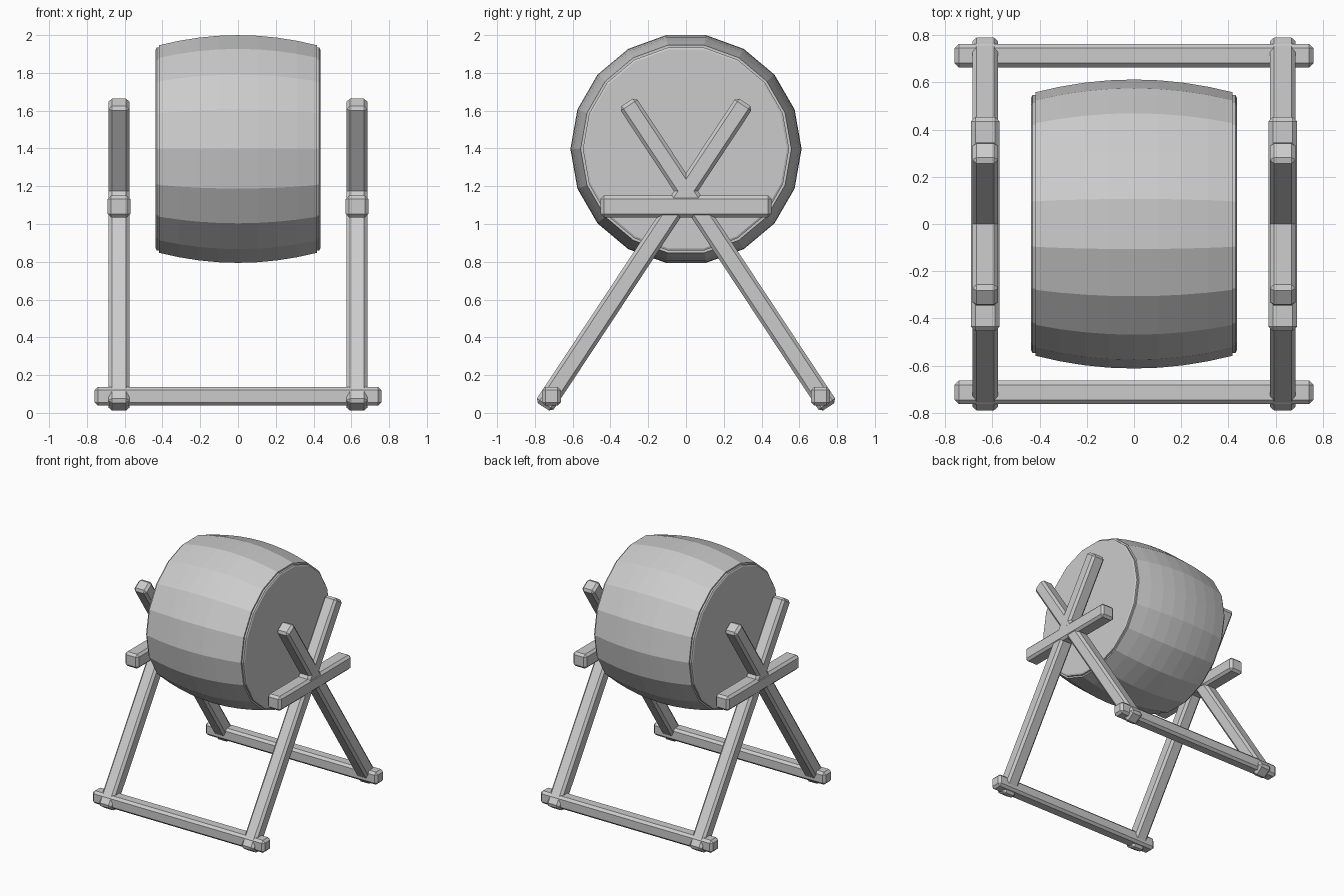
import bpy, bmesh
from math import radians, cos, sin, atan2, hypot
from mathutils import Matrix

if "Cube" in bpy.data.objects:
    bpy.data.objects.remove(bpy.data.objects["Cube"])

SIDES = 18
DRUM_Z = 1.397


def finish(name, bm):
    bmesh.ops.recalc_face_normals(bm, faces=bm.faces)
    mesh = bpy.data.meshes.new(name)
    bm.to_mesh(mesh)
    bm.free()
    obj = bpy.data.objects.new(name, mesh)
    bpy.context.collection.objects.link(obj)
    return obj


def lathe_x(name, profile):
    """Capped solid turned around the x axis from (x, radius) pairs."""
    bm = bmesh.new()
    rings = []
    for x, r in profile:
        rings.append([bm.verts.new((x, r * cos(radians(360 / SIDES * i)),
                                    DRUM_Z + r * sin(radians(360 / SIDES * i))))
                      for i in range(SIDES)])
    for a, b in zip(rings, rings[1:]):
        for i in range(SIDES):
            j = (i + 1) % SIDES
            bm.faces.new((a[i], a[j], b[j], b[i]))
    bm.faces.new(rings[0])
    bm.faces.new(rings[-1])
    return finish(name, bm)


def beam(name, size, loc, tilt=0.0, bevel=0.018):
    """Chamfered timber, tilted about the x axis."""
    bm = bmesh.new()
    bmesh.ops.create_cube(bm, size=1, matrix=Matrix.Diagonal((*size, 1)))
    bmesh.ops.bevel(bm, geom=bm.edges[:], offset=bevel, segments=1,
                    affect='EDGES', profile=0.5)
    obj = finish(name, bm)
    obj.location = loc
    obj.rotation_euler.x = tilt
    return obj


# Bulging drum shell
N = 8
shell = []
for k in range(N + 1):
    t = -1 + 2 * k / N
    shell.append((0.417 * t, 0.612 - 0.054 * t * t))
lathe_x("drum_shell", shell)

# Drum skins standing slightly proud at both ends
lathe_x("drum_skins", [(-0.436, 0.535), (-0.430, 0.546),
                       (0.430, 0.546), (0.436, 0.535)])

# Crossed legs with a rest bar on each side
foot, top = (-0.755, 0.032), (0.311, 1.644)
dy, dz = top[0] - foot[0], top[1] - foot[1]
mid_y, mid_z = (foot[0] + top[0]) / 2, (foot[1] + top[1]) / 2
for side, x in (("left", -0.63), ("right", 0.63)):
    for end, s in (("front", 1), ("back", -1)):
        beam(f"{side}_{end}_leg", (0.11, hypot(dy, dz), 0.106),
             (x, s * mid_y, mid_z), atan2(dz, s * dy))
    beam(f"{side}_rest_bar", (0.12, 0.905, 0.115), (x, 0, 1.093))

# Floor stretchers joining the feet
for end, y in (("front", -0.713), ("back", 0.713)):
    beam(f"{end}_stretcher", (1.52, 0.1, 0.1), (0, y, 0.088))
